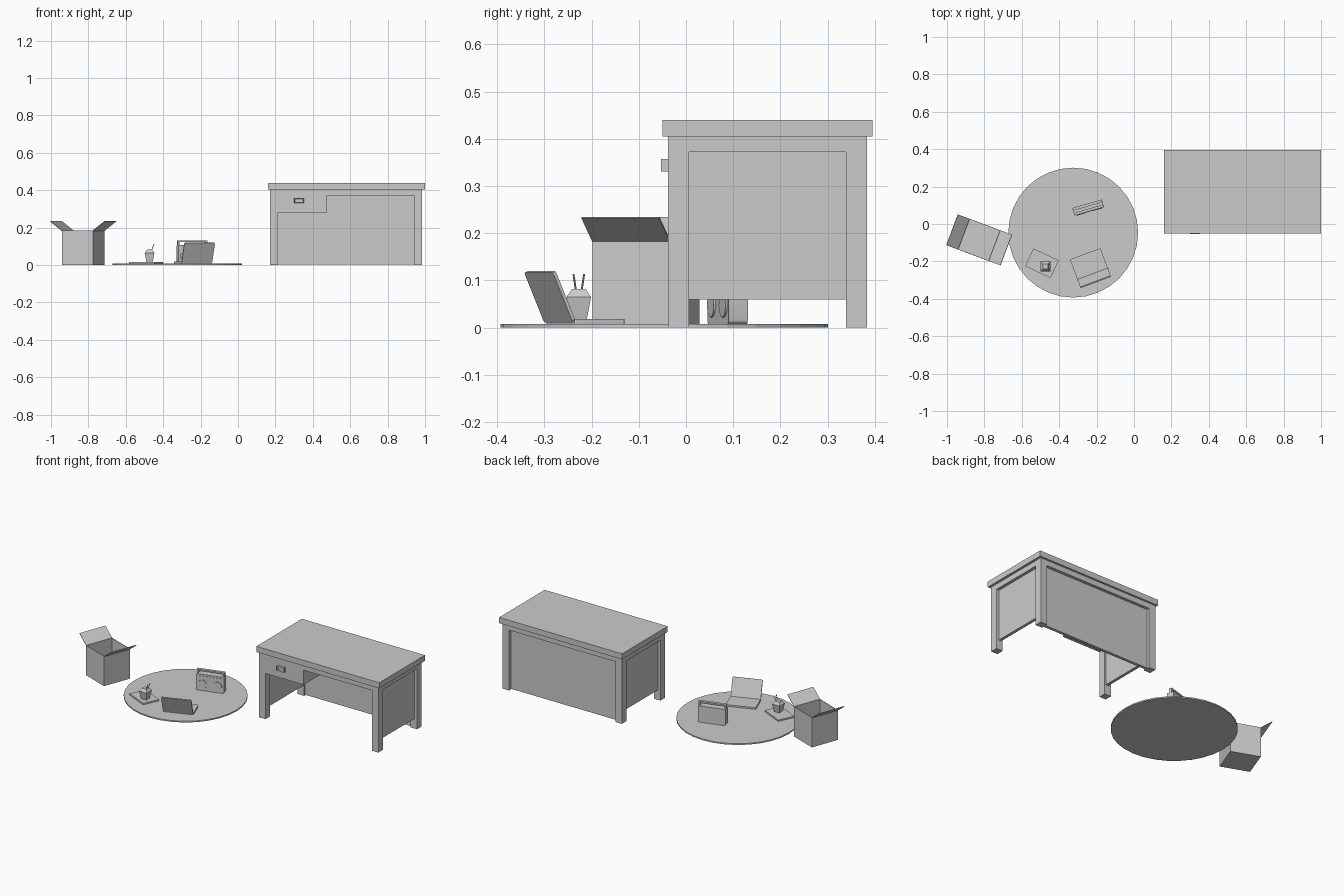
import bpy, bmesh
from math import radians, sin, cos, atan2, hypot
from mathutils import Vector, Matrix

if "Cube" in bpy.data.objects:
    bpy.data.objects.remove(bpy.data.objects["Cube"])


def finish(name, bm, matrix=Matrix()):
    bmesh.ops.recalc_face_normals(bm, faces=bm.faces)
    mesh = bpy.data.meshes.new(name)
    bm.to_mesh(mesh)
    bm.free()
    ob = bpy.data.objects.new(name, mesh)
    bpy.context.collection.objects.link(ob)
    ob.matrix_world = matrix
    return ob


def box(name, x, y, z, matrix=Matrix(), taper=1.0):
    """Box from (min, max) ranges; taper scales the lower end."""
    bm = bmesh.new()
    bmesh.ops.create_cube(bm, size=1)
    for v in bm.verts:
        k = taper if v.co.z < 0 else 1
        v.co = Vector(((x[0] + x[1]) / 2 + v.co.x * k * (x[1] - x[0]),
                       (y[0] + y[1]) / 2 + v.co.y * k * (y[1] - y[0]),
                       z[0] if v.co.z < 0 else z[1]))
    return finish(name, bm, matrix)


def rod(name, a, b, r, sides, matrix=Matrix()):
    a, b = Vector(a), Vector(b)
    d = b - a
    bm = bmesh.new()
    m = Matrix.Translation((a + b) / 2) @ d.to_track_quat('Z', 'Y').to_matrix().to_4x4()
    bmesh.ops.create_cone(bm, cap_ends=True, segments=sides, radius1=r, radius2=r,
                          depth=d.length, matrix=m)
    return finish(name, bm, matrix)


def round_edges(ob, axis, width, segments):
    """Bevel only the edges running along one local axis."""
    bm = bmesh.new()
    bm.from_mesh(ob.data)
    edges = [e for e in bm.edges
             if abs((e.verts[0].co - e.verts[1].co).normalized()[axis]) > 0.99]
    bmesh.ops.bevel(bm, geom=edges, offset=width, segments=segments, profile=0.5, affect='EDGES')
    bm.to_mesh(ob.data)
    bm.free()


def place(x, y, z, deg):
    return Matrix.Translation((x, y, z)) @ Matrix.Rotation(radians(deg), 4, 'Z')


# Desk: top, legs, rails and recessed panels
box("desk_top", (0.16, 1.0), (-0.05, 0.395), (0.405, 0.44))
X0, X1, Y0, Y1, T = 0.17, 0.985, -0.038, 0.383, 0.044
for side, x in (("left", X0), ("right", X1 - T)):
    for end, y in (("front", Y0), ("back", Y1 - T)):
        box(f"desk_{side}_{end}_leg", (x, x + T), (y, y + T), (0, 0.405))
    box(f"desk_{side}_rail", (x, x + T), (Y0 + T, Y1 - T), (0.372, 0.405))
    px = X0 + 0.018 if side == "left" else X1 - 0.036
    box(f"desk_{side}_panel", (px, px + 0.018), (Y0 + T, Y1 - T), (0.06, 0.372))
for end, y in (("front", Y0), ("back", Y1 - T)):
    box(f"desk_{end}_rail", (X0 + T, X1 - T), (y, y + T), (0.372, 0.405))
box("desk_back_panel", (X0 + T, X1 - T), (Y1 - 0.036, Y1 - 0.018), (0.004, 0.372))
box("desk_drawer", (X0 + T, 0.475), (Y0, Y1 - 0.036), (0.282, 0.3721))

# Drawer pull with a recessed face
pull = box("drawer_pull", (0.30, 0.352), (-0.053, -0.038), (0.331, 0.357))
bm = bmesh.new()
bm.from_mesh(pull.data)
front = [f for f in bm.faces if f.normal.y < -0.9]
bmesh.ops.inset_region(bm, faces=front, thickness=0.006)
bmesh.ops.translate(bm, vec=(0, 0.008, 0), verts=front[0].verts)
bm.to_mesh(pull.data)
bm.free()

# Round rug
rod("rug", (-0.325, -0.046, 0), (-0.325, -0.046, 0.008), 0.347, 32)

# Open carton with two raised flaps
carton = place(-0.828, -0.085, 0, -20.5)
h, w = 0.088, 0.003
box("carton_bottom", (-h, h), (-h, h), (0, w), carton)
for s, side in ((-1, "left"), (1, "right")):
    box(f"carton_{side}_wall", sorted((s * h, s * (h - w))), (-h, h), (w, 0.185), carton)
    box(f"carton_{'front' if s < 0 else 'back'}_wall", (-h + w, h - w),
        sorted((s * h, s * (h - w))), (w, 0.185), carton)
    hinge = carton @ Matrix.Translation((s * h, 0, 0.184)) @ Matrix.Rotation(-s * atan2(0.05, 0.066), 4, 'Y')
    box(f"carton_{side}_flap", sorted((0, s * hypot(0.05, 0.066))), (-h, h), (-0.002, 0.001), hinge)

# Laptop, opened away from the rug centre
laptop = place(-0.221, -0.267, 0.008, 20.5)
base = box("laptop_base", (-0.087, 0.087), (0, 0.115), (0, 0.01), laptop)
round_edges(base, 2, 0.005, 2)
lid = box("laptop_lid", (-0.087, 0.087), (-0.007, 0), (0, 0.115),
          laptop @ Matrix.Translation((0, 0.003, 0.006)) @ Matrix.Rotation(radians(23), 4, 'X'))
round_edges(lid, 1, 0.006, 2)

# Notebook under the food carton
box("notebook", (-0.075, 0.075), (-0.052, 0.052), (0.008, 0.017), place(-0.492, -0.21, 0, -25))

# Takeaway food carton: tapered tub, sloped lid and two chopsticks
food = place(-0.473, -0.227, 0, 0)
box("food_tub", (-0.026, 0.026), (-0.026, 0.026), (0.017, 0.065), food, 0.65)
bm = bmesh.new()
bmesh.ops.create_cone(bm, cap_ends=True, segments=4, radius1=0.026 * 2 ** 0.5, radius2=0.02, depth=0.017,
                      matrix=Matrix.Translation((0, 0, 0.0735)) @ Matrix.Rotation(radians(45), 4, 'Z'))
finish("food_lid", bm, food)
for i, y in enumerate((-0.008, 0.008)):
    rod(f"chopstick_{i + 1}", (0.008, y * 0.6, 0.07), (0.024, y * 1.4, 0.113), 0.002, 6, food)

# Portable radio with carry handle, speakers and tuner strip
radio = place(-0.245, 0.088, 0.008, 16)
body = box("radio_body", (-0.082, 0.082), (-0.021, 0.021), (0, 0.1), radio)
round_edges(body, 1, 0.008, 3)
for s, side in ((-1, "left"), (1, "right")):
    box(f"radio_{side}_handle_post", sorted((s * 0.082, s * 0.072)), (-0.009, 0.009), (0.09, 0.122), radio)
    rod(f"radio_{side}_speaker", (s * 0.045, -0.015, 0.04), (s * 0.045, -0.025, 0.04), 0.026, 20, radio)
box("radio_handle_bar", (-0.082, 0.082), (-0.009, 0.009), (0.114, 0.123), radio)
box("radio_tuner", (-0.065, 0.065), (-0.023, -0.015), (0.074, 0.09), radio)

# Keep only hard-edged round parts smooth
for ob in bpy.data.objects:
    if "speaker" in ob.name or ob.name == "radio_body":
        bpy.ops.object.select_all(action='DESELECT')
        ob.select_set(True)
        bpy.context.view_layer.objects.active = ob
        bpy.ops.object.shade_smooth_by_angle(angle=radians(35))
